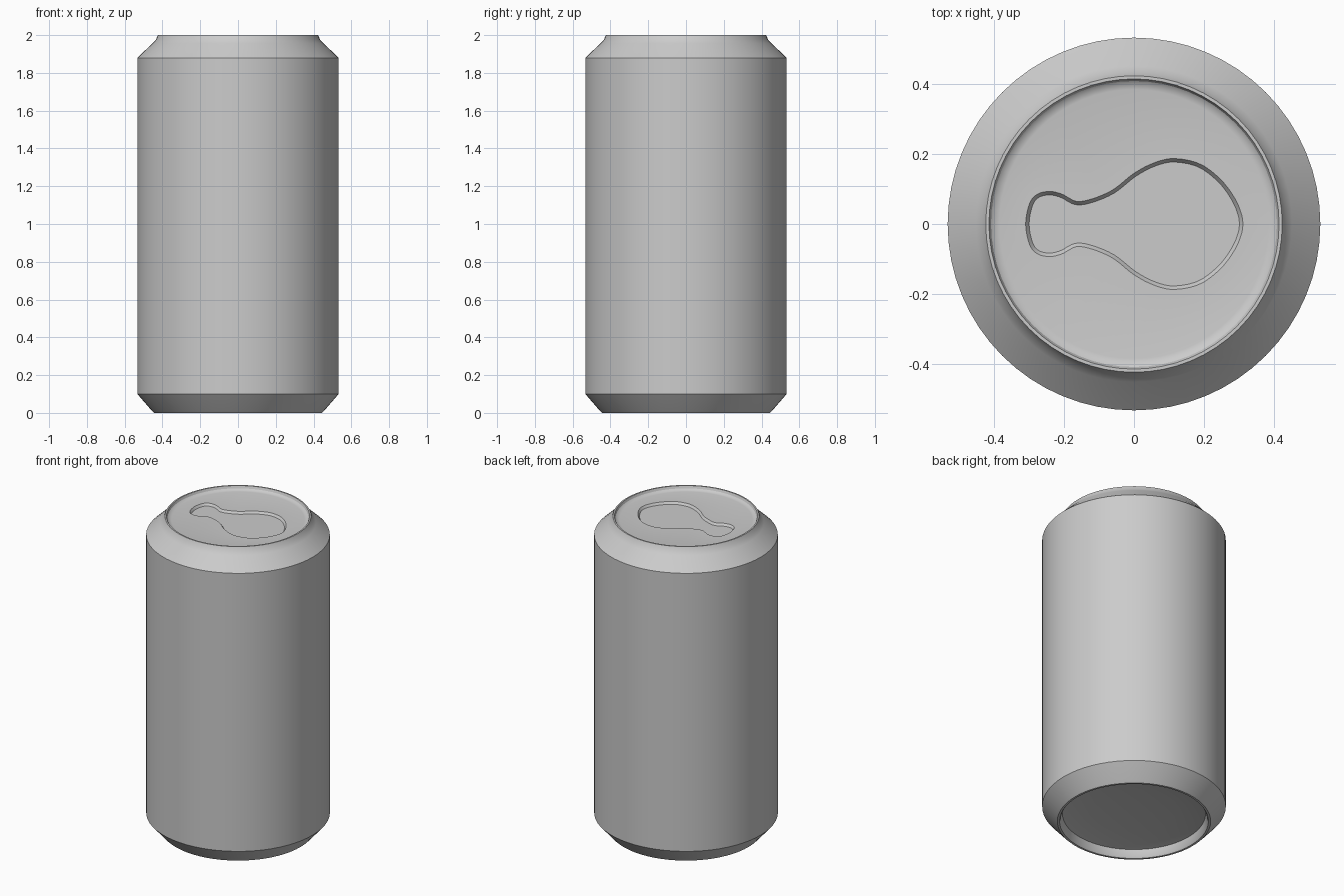
import bpy, bmesh, math
from mathutils import Vector

if "Cube" in bpy.data.objects:
    bpy.data.objects.remove(bpy.data.objects["Cube"])

SEG = 64
LID_Z = 1.975
bm = bmesh.new()


def ring(r, z):
    return [bm.verts.new((r * math.cos(2 * math.pi * i / SEG),
                          r * math.sin(2 * math.pi * i / SEG), z)) for i in range(SEG)]


def bridge(a, b):
    n = len(a)
    for i in range(n):
        bm.faces.new((a[i], a[(i + 1) % n], b[(i + 1) % n], b[i]))


def catmull(pts, steps):
    out, n = [], len(pts)
    for i in range(n):
        a, b, c, d = (Vector(pts[(i + k) % n]) for k in (-1, 0, 1, 2))
        for s in range(steps):
            t = s / steps
            out.append(0.5 * (2 * b + (c - a) * t + (2 * a - 5 * b + 4 * c - d) * t * t
                              + (3 * b - a - 3 * c + d) * t ** 3))
    return out


# Turned body: underside dome, foot, wall, neck, rim, lid edge
profile = [(0.12, 0.075), (0.25, 0.07), (0.36, 0.06), (0.415, 0.05), (0.425, 0.01), (0.432, 0.0),
           (0.445, 0.0), (0.455, 0.01), (0.533, 0.10), (0.533, 1.88), (0.452, 1.957),
           (0.435, 1.975), (0.424, 2.0), (0.415, 2.0), (0.409, 1.985), (0.400, 1.978),
           (0.385, LID_Z)]
rings = [ring(r, z) for r, z in profile]
for a, b in zip(rings, rings[1:]):
    bridge(a, b)
hub = bm.verts.new((0, 0, 0.077))
for i in range(SEG):
    bm.faces.new((hub, rings[0][(i + 1) % SEG], rings[0][i]))

# Keyhole-shaped pocket pressed into the lid
half = [(-0.298, 0.06), (-0.275, 0.086), (-0.24, 0.093), (-0.205, 0.085), (-0.165, 0.065),
        (-0.12, 0.072), (-0.06, 0.098), (0.0, 0.145), (0.06, 0.176), (0.12, 0.187),
        (0.2, 0.166), (0.275, 0.095)]
outline = [(-0.31, 0)] + half + [(0.312, 0)] + [(x, -y) for x, y in reversed(half)]
pts = catmull(outline, 4)


def pocket_loop(inset, z):
    loop = []
    for i, p in enumerate(pts):
        t = (pts[(i + 1) % len(pts)] - pts[i - 1]).normalized()
        loop.append(bm.verts.new((p.x + t.y * inset, p.y - t.x * inset, z)))
    return loop


lip = pocket_loop(0.0, LID_Z)
floor = pocket_loop(0.01, LID_Z - 0.014)
bridge(lip, floor)
bm.faces.new(floor)

# Flat lid between the rim and the pocket
edges = [bm.edges.get((l[i - 1], l[i])) for l in (rings[-1], lip) for i in range(len(l))]
bmesh.ops.triangle_fill(bm, edges=edges, use_beauty=True, normal=(0, 0, 1))
bmesh.ops.recalc_face_normals(bm, faces=bm.faces[:])

mesh = bpy.data.meshes.new("drink_can")
bm.to_mesh(mesh)
bm.free()
can = bpy.data.objects.new("drink_can", mesh)
bpy.context.collection.objects.link(can)
bpy.context.view_layer.objects.active = can
can.select_set(True)
bpy.ops.object.shade_smooth_by_angle(angle=math.radians(30))
